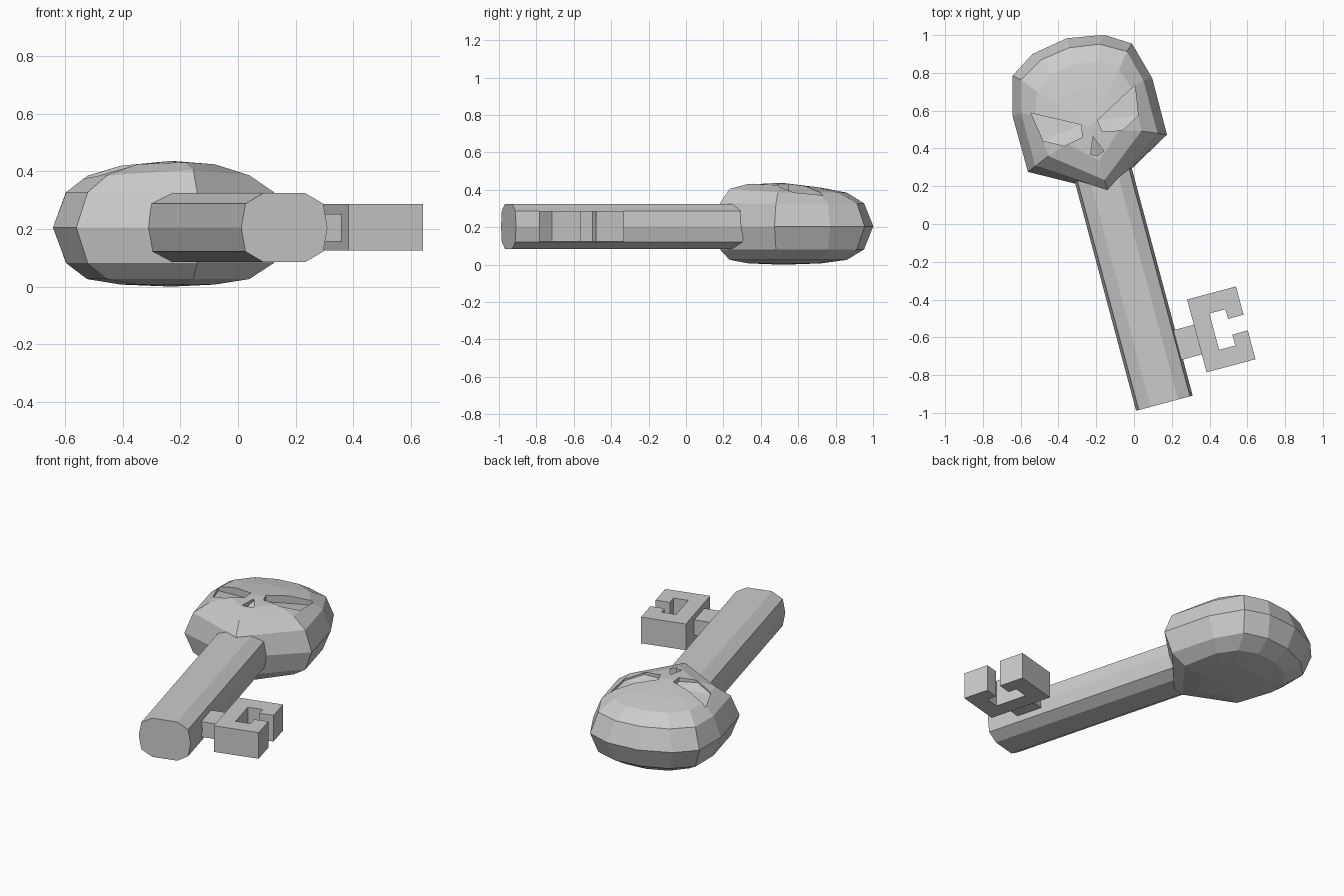
import bpy, bmesh
from math import radians
from mathutils import Matrix

if "Cube" in bpy.data.objects:
    bpy.data.objects.remove(bpy.data.objects["Cube"])

# The key lies flat, turned 15 degrees; parts are built in its own axes
TILT = Matrix.Rotation(radians(15), 4, 'Z')
AXIS = -0.09   # local x of the key's centre line


def finish(name, bm, dx=0.0):
    bmesh.ops.translate(bm, verts=bm.verts, vec=(dx, 0, 0))
    bmesh.ops.transform(bm, matrix=TILT, verts=bm.verts)
    bmesh.ops.recalc_face_normals(bm, faces=bm.faces)
    me = bpy.data.meshes.new(name)
    bm.to_mesh(me)
    bm.free()
    ob = bpy.data.objects.new(name, me)
    bpy.context.collection.objects.link(ob)
    return ob


def loft(rings, cap_start=None, cap_end=None):
    """Skin closed rings; caps are a fan to a point, or one flat face."""
    bm = bmesh.new()
    vs = [[bm.verts.new(p) for p in r] for r in rings]
    n = len(vs[0])
    for a, b in zip(vs, vs[1:]):
        for i in range(n):
            j = (i + 1) % n
            bm.faces.new((a[i], a[j], b[j], b[i]))
    for ring, tip in ((vs[0], cap_start), (vs[-1], cap_end)):
        if tip:
            t = bm.verts.new(tip)
            for i in range(n):
                bm.faces.new((ring[i], ring[(i + 1) % n], t))
        else:
            bm.faces.new(ring)
    return bm


def prism(outline, z0, z1):
    return loft([[(x, y, z) for x, y in outline] for z in (z0, z1)])


# Shaft: ten-sided bar
half = [(0.075, 0.325), (0.14, 0.288), (0.155, 0.205), (0.14, 0.122), (0.075, 0.085)]
section = half + [(-x, z) for x, z in reversed(half)]
finish("shaft", loft([[(x, y, z) for x, z in section] for y in (-0.958, 0.32)]), AXIS)

# Key bit: C-shaped plate and its neck
bit = [(.168, -.459), (.436, -.459), (.436, -.614), (.351, -.614), (.351, -.561), (.263, -.561),
       (.263, -.76), (.351, -.76), (.351, -.70), (.436, -.70), (.436, -.858), (.168, -.858)]
finish("key_bit", prism(bit, 0.125, 0.287))
finish("bit_neck", prism([(.03, -.597), (.175, -.597), (.175, -.76), (.03, -.76)], 0.157, 0.252))

# Skull: stacked half outlines from crown to chin, mirrored across the centre line
equator = [(0, 1.042), (.197, 1.008), (.327, .925), (.383, .72), (.381, .412), (0, .20)]
rim = [(0, .99), (.16, .967), (.29, .892), (.335, .72), (.335, .432), (0, .212)]
inner = [(0, .90), (.13, .88), (.225, .81), (.268, .69), (.255, .465), (0, .265)]
crest = [(0, .76), (.08, .75), (.13, .71), (.16, .64), (.14, .50), (0, .37)]


def ring(outline, zs):
    if not isinstance(zs, (list, tuple)):
        zs = [zs] * len(outline)
    pts = [(x, y, z) for (x, y), z in zip(outline, zs)]
    return pts + [(-x, y, z) for x, y, z in reversed(pts[1:-1])]


skull = finish("skull", loft(
    [ring(crest, 0.007), ring(inner, 0.026), ring(rim, 0.082), ring(equator, 0.205), ring(rim, 0.328),
     ring(inner, [.385, .385, .385, .385, .387, .405]),
     ring(crest, [.412, .412, .415, .42, .425, .432])],
    (0, .56, 0.0), (0, .56, .437)), AXIS)

# Sockets: deep at the brow, running out at the cheek
eye = [(.285, .708, .352), (.045, .58, .392), (.055, .515, .408), (.16, .495, .408), (.26, .55, .375)]
nose = [(0, .505, .425), (.036, .415, .39), (0, .40, .395), (-.036, .415, .39)]


def socket(floor, side=1):
    bm = loft([[(side * x, y, z) for x, y, z in floor],
               [(side * x, y, 0.5) for x, y, z in floor]])
    bmesh.ops.triangulate(bm, faces=bm.faces[:])
    return finish("socket_cutter", bm, AXIS)


cutters = [socket(eye), socket(eye, -1), socket(nose)]
for c in cutters:
    c.hide_render = True
    m = skull.modifiers.new("socket", 'BOOLEAN')
    m.operation, m.solver, m.object = 'DIFFERENCE', 'EXACT', c

# Bake the cuts and drop the cutters
deps = bpy.context.evaluated_depsgraph_get()
baked = bpy.data.meshes.new_from_object(skull.evaluated_get(deps))
skull.modifiers.clear()
skull.data = baked
for c in cutters:
    bpy.data.objects.remove(c)
